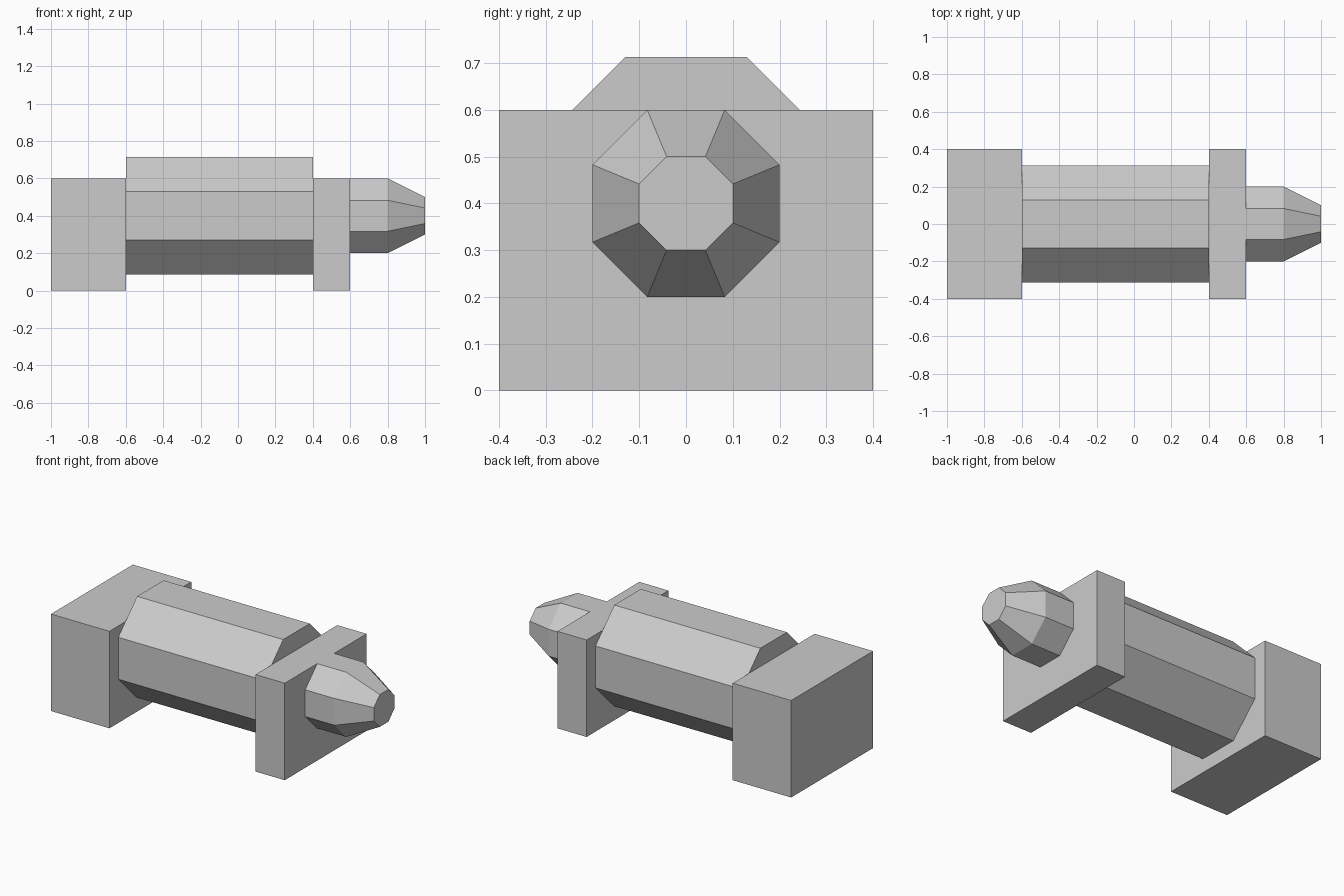
import bpy, bmesh
from math import cos, sin, pi

if "Cube" in bpy.data.objects:
    bpy.data.objects.remove(bpy.data.objects["Cube"])

AXIS_Z = 0.4  # height of the barrel axis


def finish(name, bm):
    bmesh.ops.recalc_face_normals(bm, faces=bm.faces)
    mesh = bpy.data.meshes.new(name)
    bm.to_mesh(mesh)
    bm.free()
    obj = bpy.data.objects.new(name, mesh)
    bpy.context.collection.objects.link(obj)
    return obj


def block(name, x0, x1, half_width, height):
    bm = bmesh.new()
    bmesh.ops.create_cube(bm, size=1)
    bmesh.ops.scale(bm, vec=(x1 - x0, 2 * half_width, height), verts=bm.verts)
    bmesh.ops.translate(bm, vec=((x0 + x1) / 2, 0, height / 2), verts=bm.verts)
    return finish(name, bm)


def octagon_loft(name, stations):
    """Capped octagonal prism through (x, apothem) stations, flat side up."""
    bm = bmesh.new()
    rings = []
    for x, apothem in stations:
        r = apothem / cos(pi / 8)
        angles = [pi / 8 + i * pi / 4 for i in range(8)]
        rings.append([bm.verts.new((x, r * cos(a), AXIS_Z + r * sin(a))) for a in angles])
    for a, b in zip(rings, rings[1:]):
        for i in range(8):
            j = (i + 1) % 8
            bm.faces.new((a[i], a[j], b[j], b[i]))
    bm.faces.new(rings[0])
    bm.faces.new(rings[-1])
    return finish(name, bm)


# End blocks
block("rear_block", -1.0, -0.6, 0.4, 0.6)
block("front_plate", 0.4, 0.6, 0.4, 0.6)

# Octagonal barrel between the blocks, and tapered nose
octagon_loft("barrel", [(-0.6, 0.313), (0.4, 0.313)])
octagon_loft("nose", [(0.6, 0.2), (0.8, 0.2), (1.0, 0.1)])
